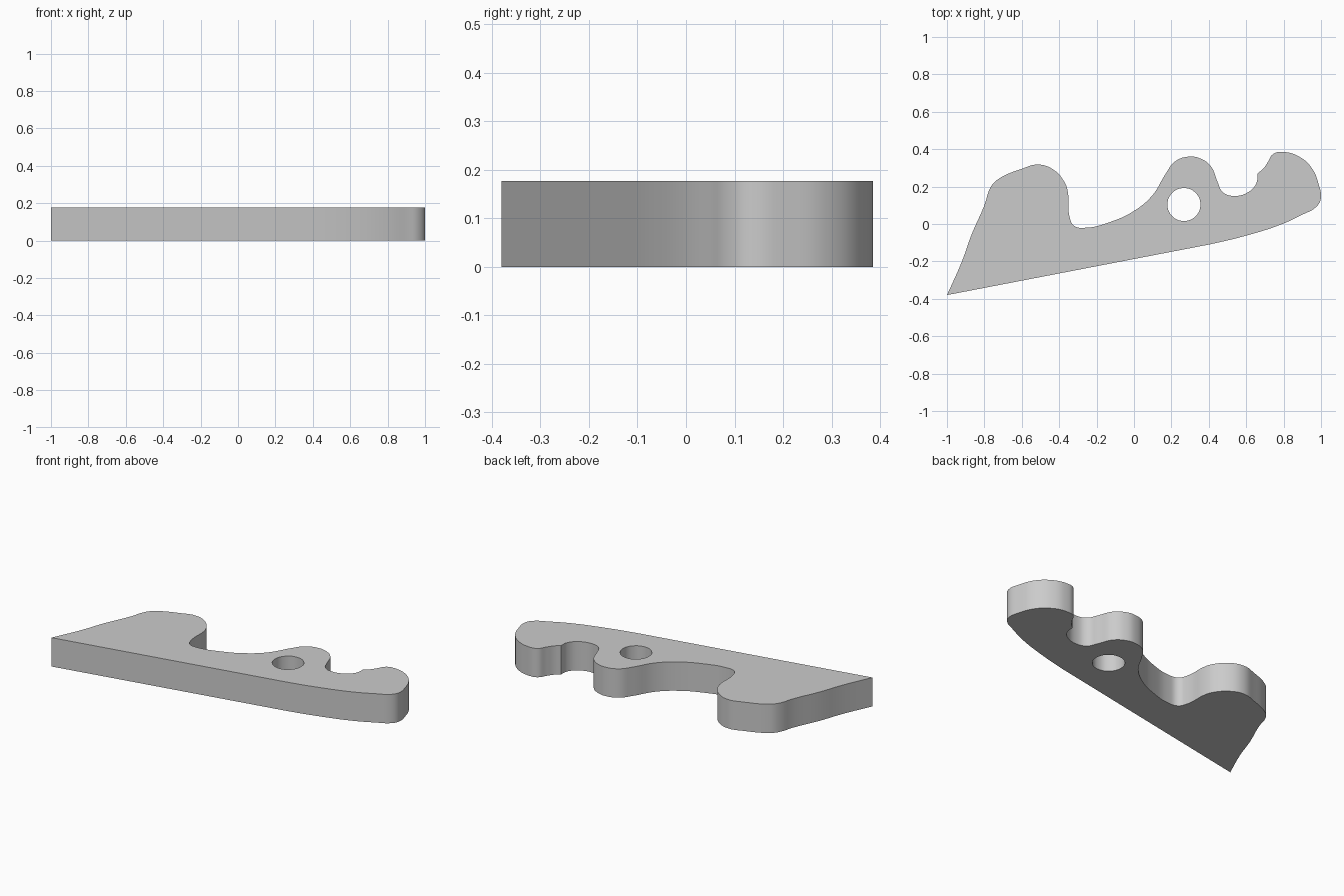
import bpy, bmesh, math

THICKNESS = 0.177
HOLE_CENTRE, HOLE_RADIUS = (0.267, 0.104), 0.088

default_cube = bpy.data.objects.get("Cube")
if default_cube:
    bpy.data.objects.remove(default_cube, do_unlink=True)

# Plain grey material
grey = bpy.data.materials.new("light grey")
grey.use_nodes = True
colour = (0.6, 0.6, 0.6, 1.0)
grey.diffuse_color = colour
for node in grey.node_tree.nodes:
    if node.type == 'BSDF_PRINCIPLED':
        node.inputs["Base Color"].default_value = colour

# Outline of the plate, counter-clockwise from the sharp tip
base_edge = [(-1, -.38), (.4, -.11), (.6, -.062), (.78, -.005), (.9, .05)]
nose = [(.975, .092), (.999, .135), (.988, .21), (.95, .3), (.88, .362),
        (.8, .385), (.745, .375), (.715, .33), (.69, .295), (.66, .27)]
small_notch = [(.655, .22), (.61, .17), (.53, .15), (.475, .17), (.445, .23)]
middle_lobe = [(.41, .31), (.35, .352), (.29, .36), (.22, .335), (.17, .27)]
wide_notch = [(.1, .155), (0, .07), (-.13, .01), (-.26, -.02), (-.32, -.01),
              (-.345, .04), (-.355, .18)]
rear_lobe = [(-.375, .23), (-.43, .29), (-.51, .318), (-.6, .295),
             (-.73, .237), (-.765, .2), (-.8, .1), (-.87, -.06), (-.92, -.2)]
outline = base_edge + nose + small_notch + middle_lobe + wide_notch + rear_lobe
corners = {(-1, -.38), (.66, .27)}

hole = [(HOLE_CENTRE[0] + HOLE_RADIUS * math.cos(a),
         HOLE_CENTRE[1] + HOLE_RADIUS * math.sin(a))
        for a in (math.tau * i / 8 for i in range(8))]


def add_loop(curve, points, steps):
    """Add a closed smooth loop, sharp at the listed corners."""
    spline = curve.splines.new('BEZIER')
    spline.bezier_points.add(len(points) - 1)
    spline.use_cyclic_u = True
    spline.resolution_u = steps
    for knot, (x, y) in zip(spline.bezier_points, points):
        knot.co = (x, y, 0)
        kind = 'VECTOR' if (x, y) in corners else 'AUTO'
        knot.handle_left_type = knot.handle_right_type = kind
    # Keep the long base edge straight
    if points is outline:
        spline.bezier_points[1].handle_left_type = 'VECTOR'


# Flat filled profile with a round hole, given thickness
curve = bpy.data.curves.new("plate_profile", 'CURVE')
curve.dimensions = '2D'
curve.fill_mode = 'BOTH'
curve.extrude = THICKNESS / 2
add_loop(curve, outline, 5)
add_loop(curve, hole, 6)
profile = bpy.data.objects.new("plate_profile", curve)
bpy.context.collection.objects.link(profile)
bpy.context.view_layer.update()
graph = bpy.context.evaluated_depsgraph_get()
mesh = bpy.data.meshes.new_from_object(profile.evaluated_get(graph))
bpy.data.objects.remove(profile, do_unlink=True)

# Weld the caps to the walls and stand the plate on the ground
bm = bmesh.new()
bm.from_mesh(mesh)
bmesh.ops.remove_doubles(bm, verts=bm.verts, dist=0.0002)
bmesh.ops.translate(bm, verts=bm.verts, vec=(0, 0, THICKNESS / 2))
bmesh.ops.recalc_face_normals(bm, faces=bm.faces)
bm.to_mesh(mesh)
bm.free()

mesh.name = "cam_plate"
mesh.materials.clear()
mesh.materials.append(grey)
plate = bpy.data.objects.new("cam_plate", mesh)
bpy.context.collection.objects.link(plate)

# Smooth curved walls, sharp rims
bpy.ops.object.select_all(action='DESELECT')
plate.select_set(True)
bpy.context.view_layer.objects.active = plate
bpy.ops.object.shade_smooth_by_angle(angle=math.radians(30))
